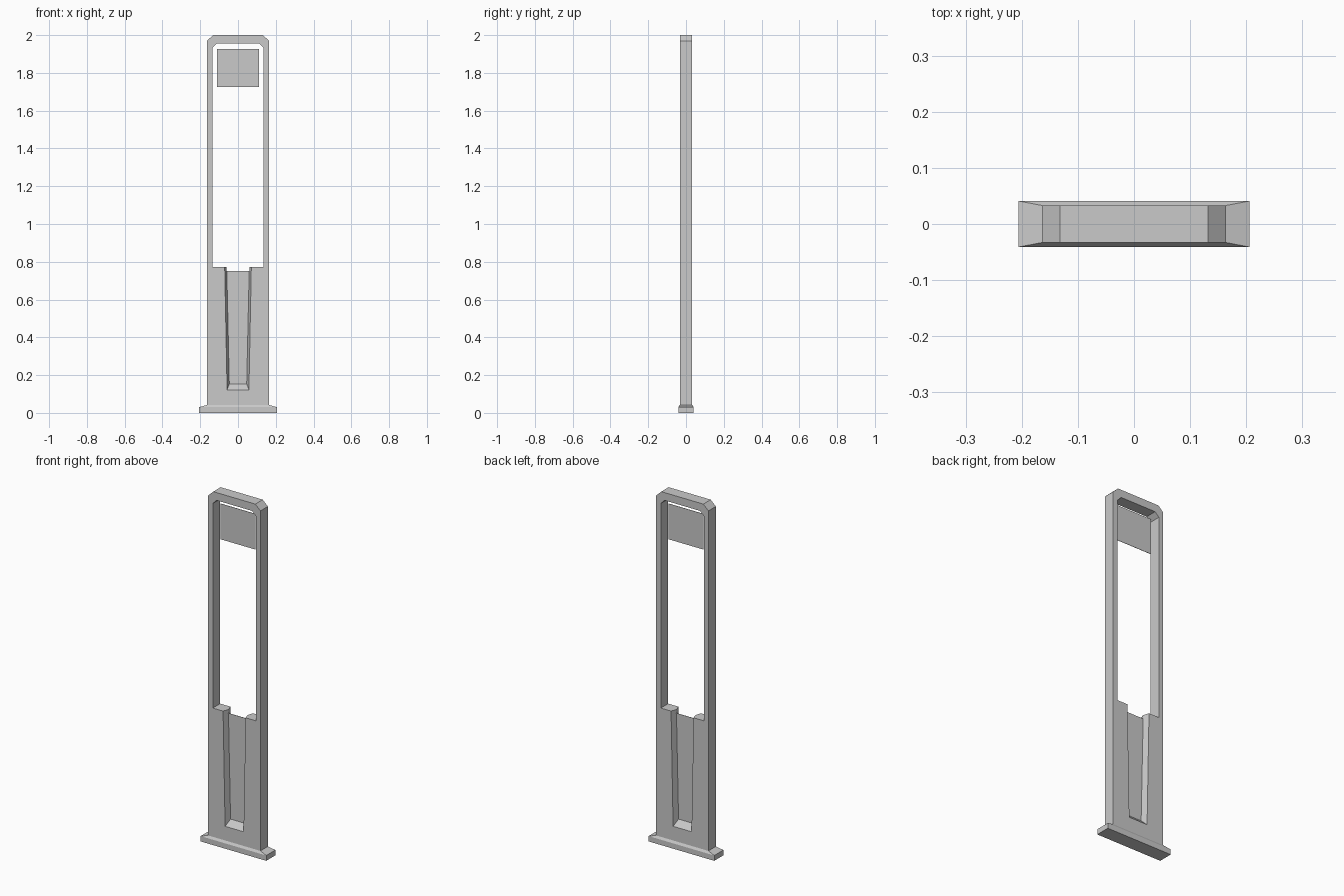
import bpy
import bmesh

if "Cube" in bpy.data.objects:
    bpy.data.objects.remove(bpy.data.objects["Cube"])

grey = bpy.data.materials.new("neutral grey")
grey.use_nodes = True
COLOUR = (0.59, 0.59, 0.59, 1)
grey.diffuse_color = COLOUR
grey.node_tree.nodes["Principled BSDF"].inputs["Base Color"].default_value = COLOUR


def loft(name, lower, upper, cutter=False):
    """Closed solid between two rings with the same number of points."""
    bm = bmesh.new()
    a = [bm.verts.new(p) for p in lower]
    b = [bm.verts.new(p) for p in upper]
    bm.faces.new(a)
    bm.faces.new(b)
    for i in range(len(a)):
        j = (i + 1) % len(a)
        bm.faces.new((a[i], a[j], b[j], b[i]))
    bmesh.ops.recalc_face_normals(bm, faces=bm.faces)
    mesh = bpy.data.meshes.new(name)
    bm.to_mesh(mesh)
    bm.free()
    mesh.materials.append(grey)
    obj = bpy.data.objects.new(name, mesh)
    bpy.context.collection.objects.link(obj)
    obj.hide_render = cutter
    return obj


def symmetric(half):
    """Mirror a right-hand (x, z) profile into a closed outline."""
    return half + [(-x, z) for x, z in reversed(half)]


def ring(half, y):
    return [(x, y, z) for x, z in symmetric(half)]


def prism(name, half, depth, cutter=False):
    return loft(name, ring(half, -depth), ring(half, depth), cutter)


def rectangle(x, y, z):
    return [(-x, -y, z), (x, -y, z), (x, y, z), (-x, y, z)]


DEPTH = 0.033
SHELF = 0.772

# Upright slab with clipped top corners
frame = prism("frame", [(0.164, 0.02), (0.164, 1.97), (0.132, 2.0)], DEPTH)

# Tall opening, with a shallow notch in its sill
cutters = [prism("opening_cutter",
                 [(0.06, 0.751), (0.06, SHELF), (0.135, SHELF),
                  (0.135, 1.932), (0.111, 1.956)], 0.1, True)]

# Tapered recess on each face, leaving a thin web in the middle
outer = [(0.058, 0.122), (0.071, SHELF + 0.02)]
inner = [(0.046, 0.154), (0.06, SHELF + 0.02)]
for side, label in ((-1, "front"), (1, "back")):
    cutters.append(loft(label + "_recess_cutter",
                        ring(outer, side * (DEPTH + 0.0002)),
                        ring(inner, side * 0.001), True))

# Apply the cuts, then discard the cutters
for cutter in cutters:
    mod = frame.modifiers.new(cutter.name, "BOOLEAN")
    mod.operation = "DIFFERENCE"
    mod.solver = "EXACT"
    mod.object = cutter
bpy.context.view_layer.update()
evaluated = frame.evaluated_get(bpy.context.evaluated_depsgraph_get())
cut_mesh = bpy.data.meshes.new_from_object(evaluated)
frame.modifiers.clear()
frame.data = cut_mesh
for cutter in cutters:
    bpy.data.objects.remove(cutter)

# Foot plate and its sloped top
loft("foot_plate", rectangle(0.206, 0.041, 0), rectangle(0.206, 0.041, 0.03))
loft("foot_slope", rectangle(0.206, 0.041, 0.03), rectangle(0.164, DEPTH, 0.042))

# Thin sign panel hanging in the opening
prism("sign_panel", [(0.11, 1.724), (0.11, 1.926)], 0.001)
